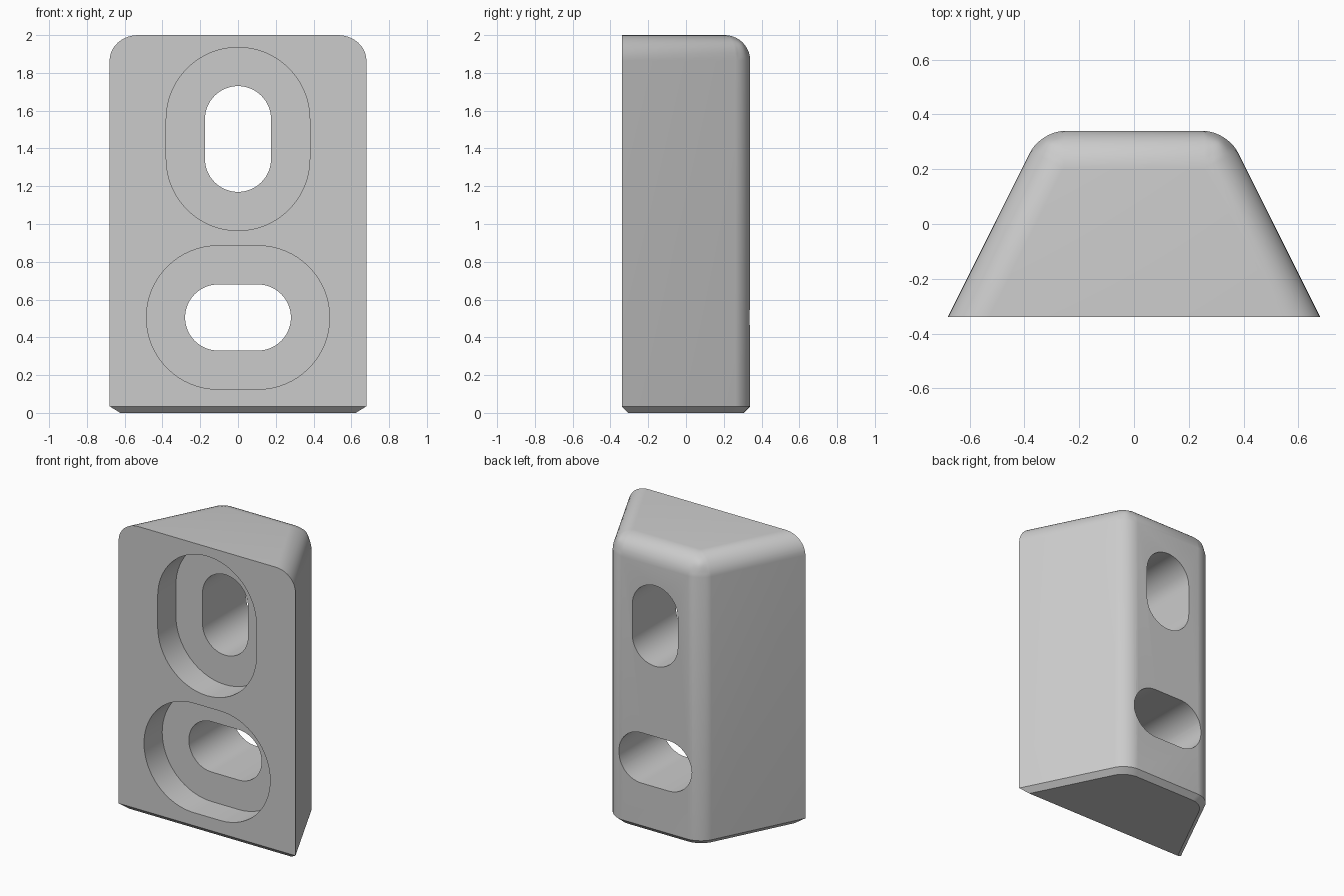
import bpy, bmesh, math

cube = bpy.data.objects.get("Cube")
if cube:
    bpy.data.objects.remove(cube, do_unlink=True)

HALF_DEPTH, HEIGHT = 0.34, 2.0
CHAMFER, RADIUS = 0.035, 0.135

grey = bpy.data.materials.new("plain_grey")
grey.use_nodes = True
grey.diffuse_color = (0.6, 0.6, 0.6, 1)
grey.node_tree.nodes["Principled BSDF"].inputs["Base Color"].default_value = (0.6, 0.6, 0.6, 1)


def make_object(name, bm):
    bmesh.ops.recalc_face_normals(bm, faces=bm.faces)
    mesh = bpy.data.meshes.new(name)
    bm.to_mesh(mesh)
    bm.free()
    mesh.materials.append(grey)
    obj = bpy.data.objects.new(name, mesh)
    bpy.context.collection.objects.link(obj)
    return obj


def apply_modifier(obj, mod):
    bpy.ops.object.select_all(action='DESELECT')
    bpy.context.view_layer.objects.active = obj
    obj.select_set(True)
    bpy.ops.object.modifier_apply(modifier=mod.name)


def trapezoid(bm, z, inset):
    """Ring of the tapered plan, moved inwards by inset on every side."""
    def half_width(y):
        return 0.51 - 0.5 * y - inset * math.sqrt(1.25)
    y = HALF_DEPTH - inset
    corners = ((-1, -y), (1, -y), (1, y), (-1, y))
    return [bm.verts.new((s * half_width(v), v, z)) for s, v in corners]


# Tapered body with a chamfered foot
bm = bmesh.new()
rings = [trapezoid(bm, 0, CHAMFER), trapezoid(bm, CHAMFER, 0), trapezoid(bm, HEIGHT, 0)]
bm.faces.new(rings[0])
bm.faces.new(rings[-1])
for low, high in zip(rings, rings[1:]):
    for i in range(4):
        j = (i + 1) % 4
        bm.faces.new((low[i], low[j], high[j], high[i]))

# Round the top edges (not the front one) and the upright back edges
weight = bm.edges.layers.float.new("bevel_weight_edge")
for edge in bm.edges:
    a, b = (v.co for v in edge.verts)
    on_top = min(a.z, b.z) > HEIGHT - 0.01
    if on_top and max(a.y, b.y) > 0:
        edge[weight] = 1.0
    elif abs(a.z - b.z) > 0.01 and min(a.y, b.y) > 0:
        edge[weight] = 0.618
body = make_object("bracket_body", bm)
bevel = body.modifiers.new("rounding", 'BEVEL')
bevel.limit_method = 'WEIGHT'
bevel.width = RADIUS
bevel.segments = 10
apply_modifier(body, bevel)


def cut_slot(centre_z, radius, upright, y_end):
    """Cut a rounded slot from the front to depth y_end."""
    bm = bmesh.new()
    straight, steps = 0.105, 32
    ring = []
    for end in (0, 1):
        for i in range(steps + 1):
            t = math.pi * (i / steps + end) - math.pi / 2
            u = radius * math.cos(t) + (straight if end == 0 else -straight)
            w = radius * math.sin(t)
            x, z = (-w, u) if upright else (u, w)
            ring.append(bm.verts.new((x, -0.5, centre_z + z)))
    face = bm.faces.new(ring)
    grown = bmesh.ops.extrude_face_region(bm, geom=[face])["geom"]
    moved = [g for g in grown if isinstance(g, bmesh.types.BMVert)]
    bmesh.ops.translate(bm, verts=moved, vec=(0, y_end + 0.5, 0))
    cutter = make_object("slot_cutter", bm)
    cutter.hide_render = True
    mod = body.modifiers.new("slot", 'BOOLEAN')
    mod.operation = 'DIFFERENCE'
    mod.solver = 'EXACT'
    mod.object = cutter
    apply_modifier(body, mod)
    bpy.data.objects.remove(cutter, do_unlink=True)


# Upright upper slot and level lower slot, each with a wide front recess
for centre_z, upright in ((1.45, True), (0.505, False)):
    cut_slot(centre_z, 0.38, upright, -0.14)
    cut_slot(centre_z, 0.175, upright, 0.5)

bpy.ops.object.select_all(action='DESELECT')
bpy.context.view_layer.objects.active = body
body.select_set(True)
bpy.ops.object.shade_smooth_by_angle(angle=math.radians(30))
